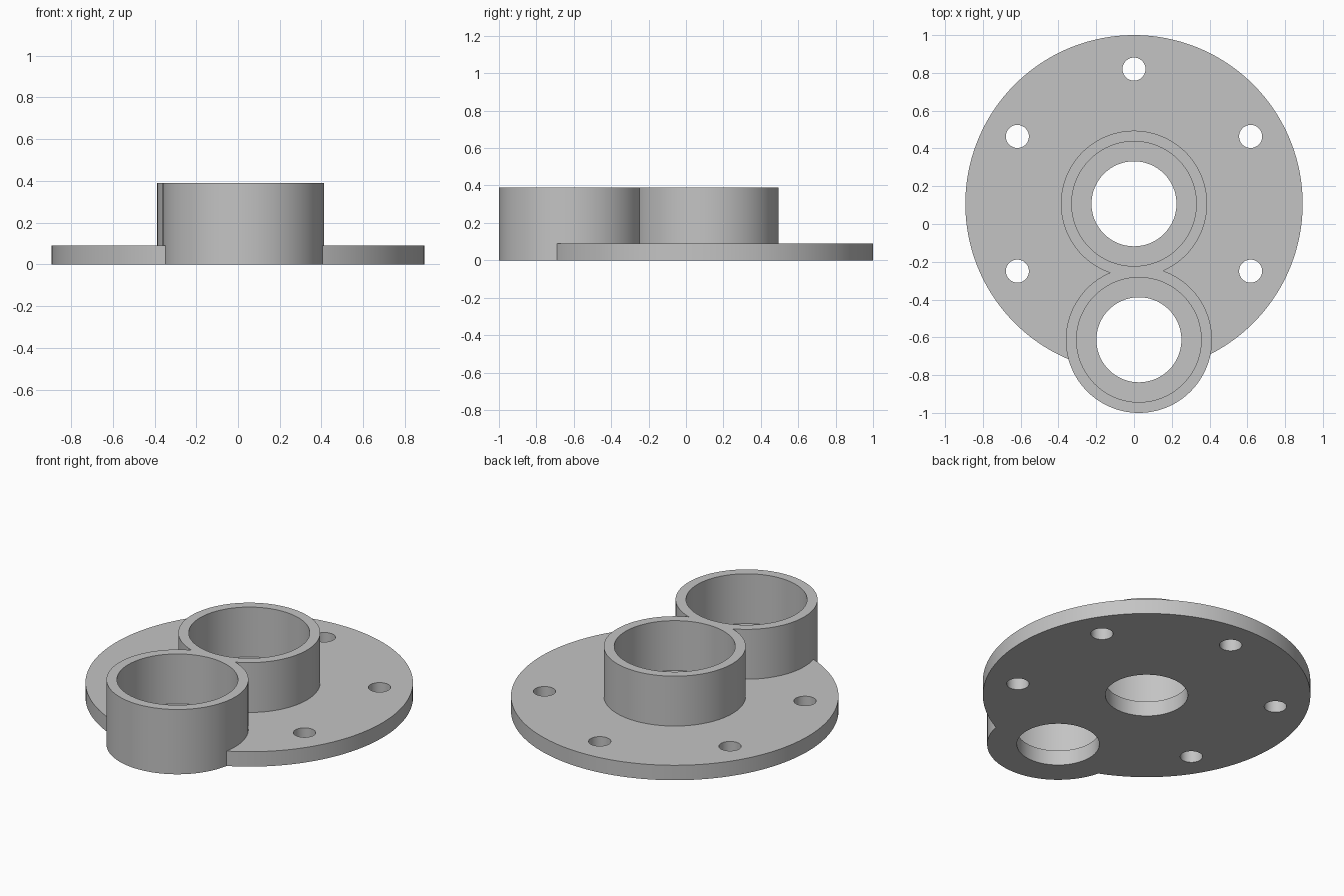
import bpy
from math import cos, sin, radians

cube = bpy.data.objects.get("Cube")
if cube:
    bpy.data.objects.remove(cube, do_unlink=True)

PLATE_R, PLATE_H = 0.893, 0.09
TUBE_R, TUBE_H = 0.387, 0.39
BORE_R, HOLE_R, BOLT_R = 0.33, 0.225, 0.061
BOLT_CIRCLE = 0.713
CENTRE = (0.0, 0.107)
OFFSET = (0.026, -0.613)

grey = bpy.data.materials.new("plain grey")
grey.use_nodes = True
colour = (0.55, 0.55, 0.55, 1)
grey.diffuse_color = colour
grey.node_tree.nodes["Principled BSDF"].inputs["Base Color"].default_value = colour


def cylinder(name, centre, radius, z0, z1, sides=128):
    bpy.ops.mesh.primitive_cylinder_add(
        vertices=sides, radius=radius, depth=z1 - z0,
        location=(*centre, (z0 + z1) / 2))
    obj = bpy.context.object
    obj.name = name
    obj.data.materials.append(grey)
    return obj


def combine(body, tool, operation):
    mod = body.modifiers.new(operation.lower(), "BOOLEAN")
    mod.operation = operation
    mod.solver = "EXACT"
    mod.object = tool
    bpy.context.view_layer.objects.active = body
    bpy.ops.object.modifier_apply(modifier=mod.name)
    bpy.data.objects.remove(tool, do_unlink=True)


# Round base plate with two fused collars, the second overhanging the rim
flange = cylinder("flange_with_collars", CENTRE, PLATE_R, 0, PLATE_H, 192)
combine(flange, cylinder("centre_collar", CENTRE, TUBE_R, 0.03, TUBE_H), "UNION")
combine(flange, cylinder("offset_collar", OFFSET, TUBE_R, 0, TUBE_H), "UNION")

# Wide bores down to the plate, narrower holes through it
for spot in (CENTRE, OFFSET):
    combine(flange, cylinder("bore", spot, BORE_R, PLATE_H, 0.5), "DIFFERENCE")
    combine(flange, cylinder("through_hole", spot, HOLE_R, -0.1, 0.2), "DIFFERENCE")

# Five bolt holes; the offset collar takes the sixth position
for angle in (-30, 30, 90, 150, 210):
    a = radians(angle)
    spot = (CENTRE[0] + BOLT_CIRCLE * cos(a), CENTRE[1] + BOLT_CIRCLE * sin(a))
    combine(flange, cylinder("bolt_hole", spot, BOLT_R, -0.1, 0.2, 48), "DIFFERENCE")

bpy.ops.object.select_all(action="DESELECT")
flange.select_set(True)
bpy.context.view_layer.objects.active = flange
bpy.ops.object.shade_smooth_by_angle(angle=radians(30))
